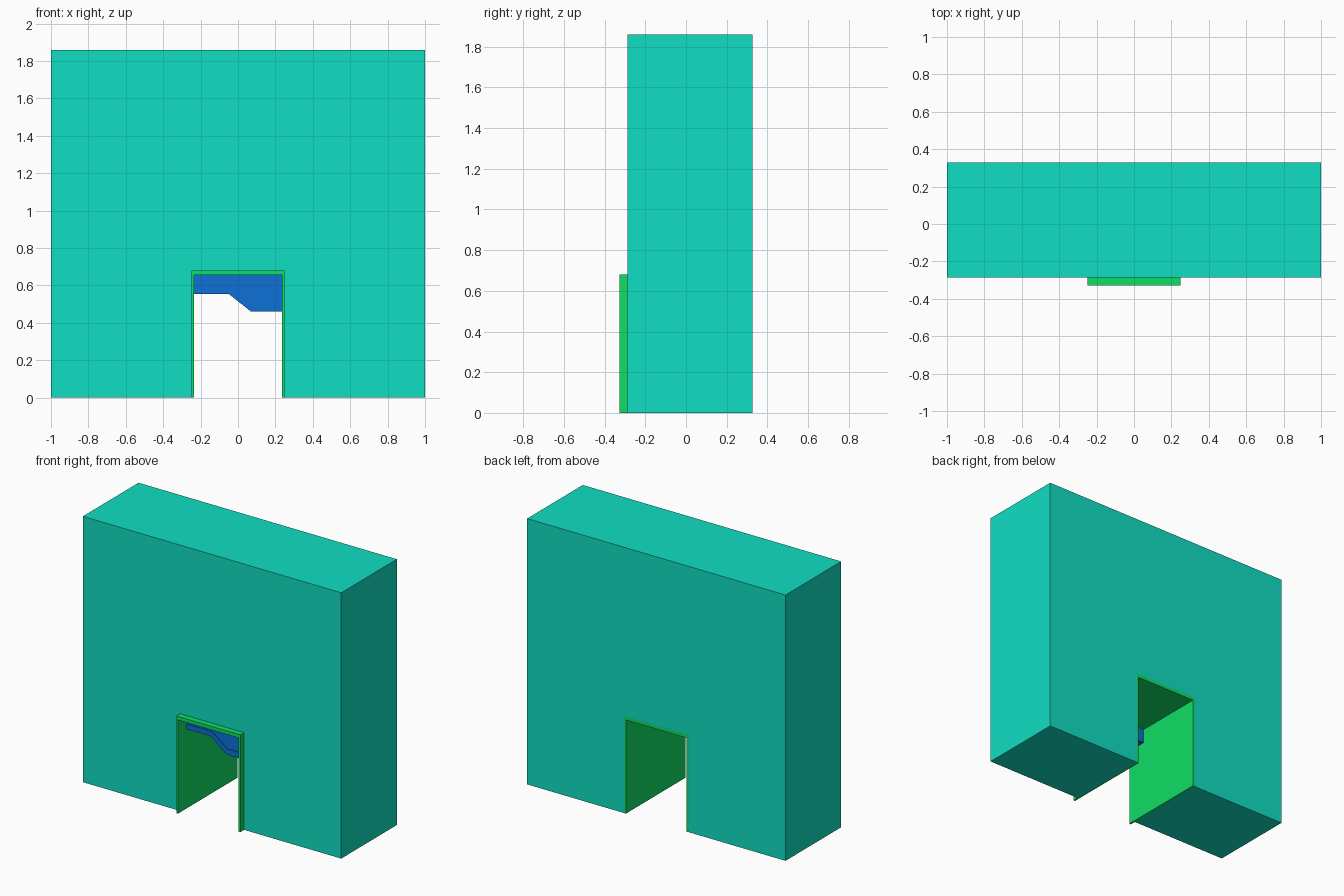
import bpy, bmesh

if "Cube" in bpy.data.objects:
    bpy.data.objects.remove(bpy.data.objects["Cube"])


def material(name, rgb):
    m = bpy.data.materials.new(name)
    m.diffuse_color = (*rgb, 1)
    m.use_nodes = True
    m.node_tree.nodes["Principled BSDF"].inputs["Base Color"].default_value = m.diffuse_color
    return m


def extrude_profile(name, points, y0, y1, mat):
    """Solid made by extruding an x-z outline from y0 back to y1."""
    bm = bmesh.new()
    face = bm.faces.new([bm.verts.new((x, y0, z)) for x, z in points])
    ext = bmesh.ops.extrude_face_region(bm, geom=[face], use_keep_orig=True)
    moved = [v for v in ext["geom"] if isinstance(v, bmesh.types.BMVert)]
    bmesh.ops.translate(bm, verts=moved, vec=(0, y1 - y0, 0))
    bmesh.ops.recalc_face_normals(bm, faces=bm.faces)
    mesh = bpy.data.meshes.new(name)
    bm.to_mesh(mesh)
    bm.free()
    mesh.materials.append(mat)
    obj = bpy.data.objects.new(name, mesh)
    bpy.context.collection.objects.link(obj)
    return obj


def arch(half_out, top_out, half_in, top_in):
    """Outline of a square doorway: outer box with a slot open at the floor."""
    return [(-half_out, 0), (-half_in, 0), (-half_in, top_in), (half_in, top_in),
            (half_in, 0), (half_out, 0), (half_out, top_out), (-half_out, top_out)]


teal = material("teal", (0.005, 0.73, 0.54))
green = material("green", (0.005, 0.73, 0.13))
blue = material("blue", (0.004, 0.16, 0.67))

BACK = 0.328

# Thick wall with a doorway
extrude_profile("wall", arch(1.0, 1.86, 0.248, 0.68), -0.287, BACK, teal)

# Door lining, standing proud of the wall at the front
extrude_profile("door_frame", arch(0.248, 0.68, 0.235, 0.655), -0.328, BACK, green)

# Stepped panel hanging at the top of the doorway
lower = [(-0.235, 0.555), (-0.05, 0.555), (0.07, 0.46), (0.235, 0.46)]
extrude_profile("hanging_panel", lower + [(0.235, 0.655), (-0.235, 0.655)],
                -0.228, -0.18, blue)

# Narrow hem along the panel's lower edge
upper = [(-0.235, 0.59), (-0.04, 0.59), (0.08, 0.5), (0.235, 0.5)]
extrude_profile("panel_hem", lower + upper[::-1], -0.232, -0.228, blue)
